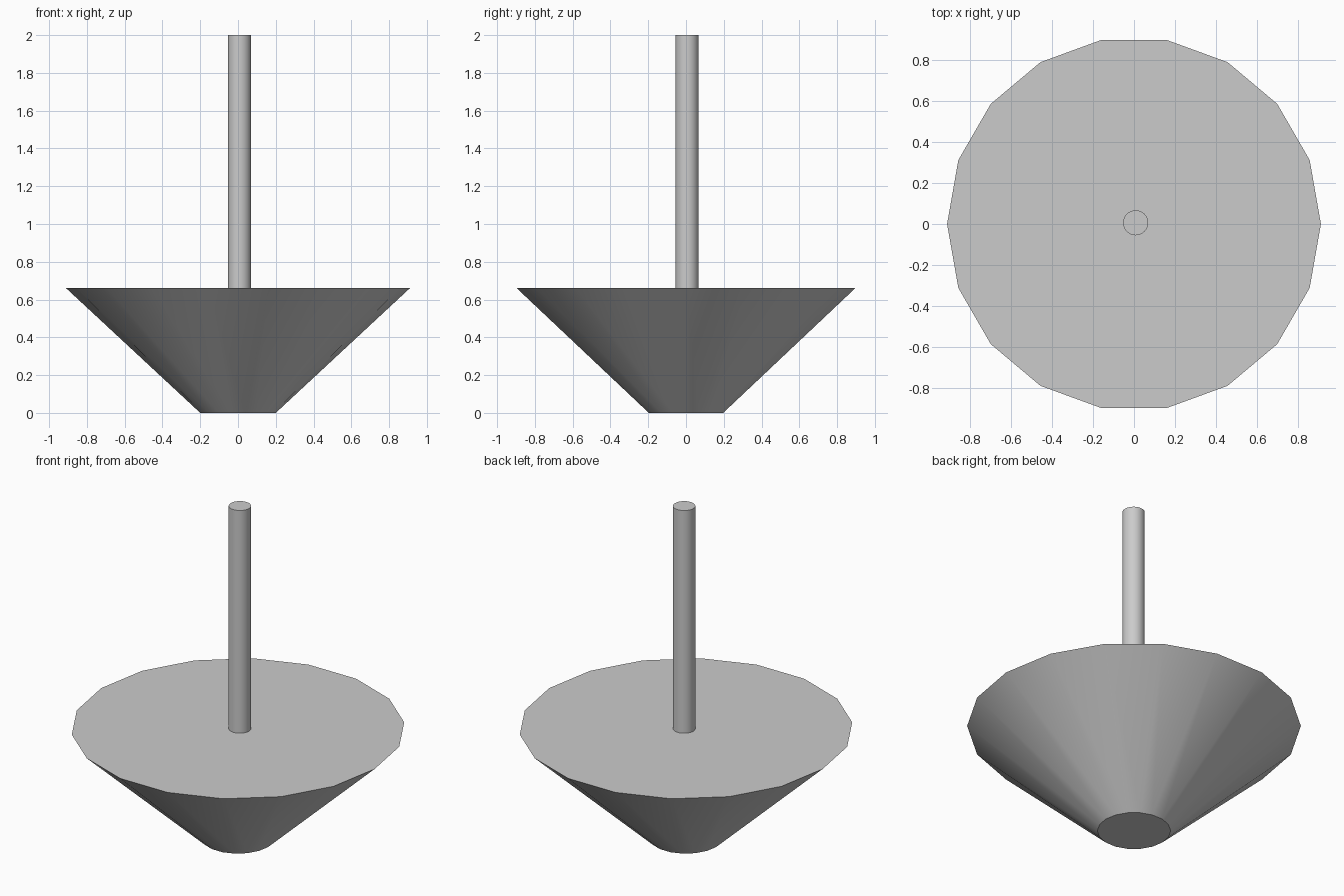
import bpy
import math

if "Cube" in bpy.data.objects:
    bpy.data.objects.remove(bpy.data.objects["Cube"])


def tapered_part(name, sides, r_bottom, r_top, z0, z1, x=0.0, y=0.0):
    """Upright capped cone or cylinder with a vertex on the +x axis."""
    bpy.ops.mesh.primitive_cone_add(
        vertices=sides, radius1=r_bottom, radius2=r_top, depth=z1 - z0,
        location=(x, y, (z0 + z1) / 2))
    obj = bpy.context.object
    obj.name = name
    # Rotate the mesh so the first vertex points along x
    obj.rotation_euler.z = math.pi / 2
    bpy.ops.object.transform_apply(location=False, rotation=True, scale=False)
    bpy.ops.object.shade_smooth_by_angle(angle=math.radians(30))
    return obj


# Flared body: 18-sided solid, wide at the top
tapered_part("flared_body", 18, 0.20, 0.91, 0.0, 0.66)

# Thin upright rod, set very slightly off centre
tapered_part("rod", 32, 0.061, 0.061, 0.66, 2.0, 0.008, 0.006)
